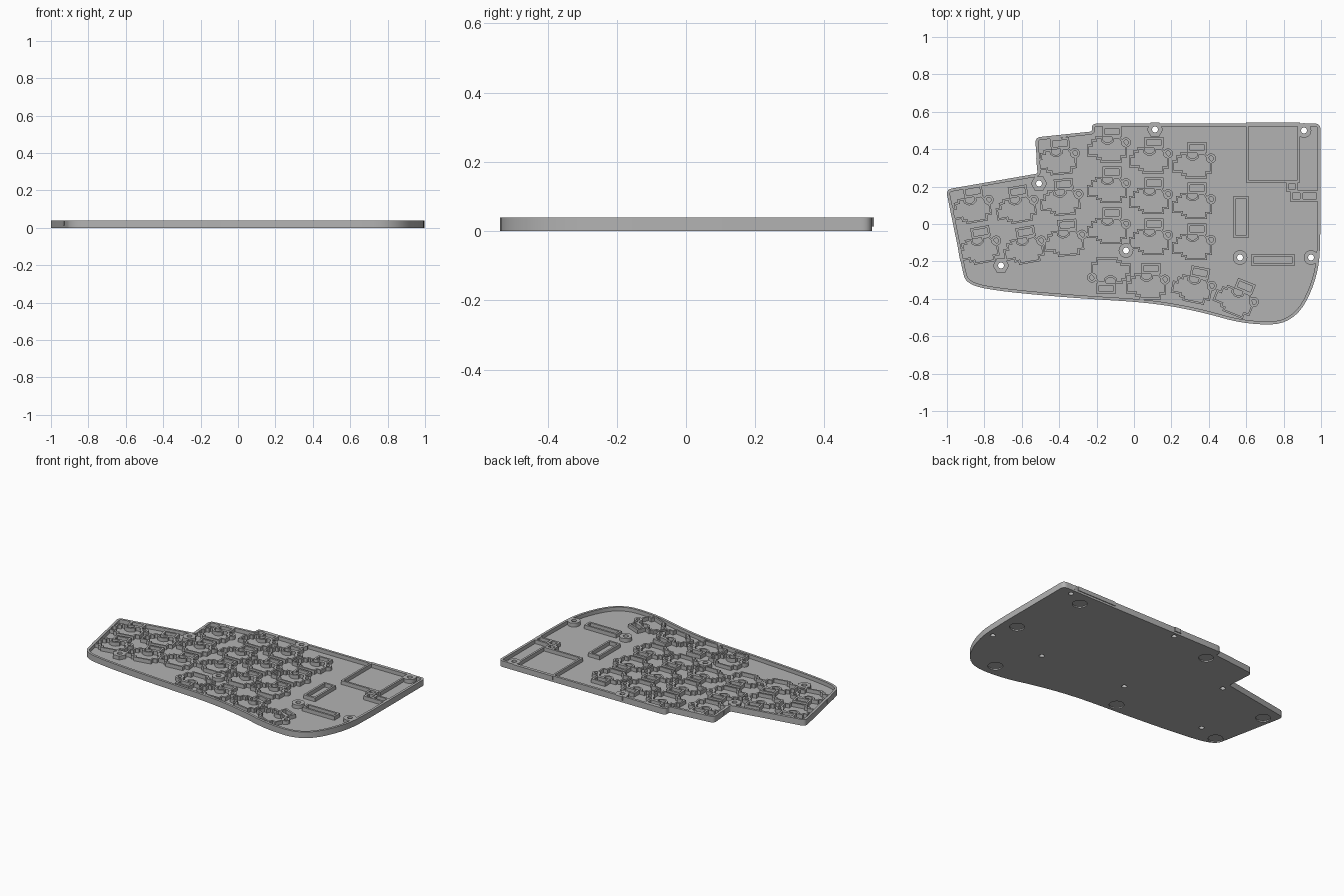
import bpy, bmesh, math
from mathutils import Vector, Matrix

if "Cube" in bpy.data.objects:
    bpy.data.objects.remove(bpy.data.objects["Cube"])

S = 187.0                      # drafting units per model unit
FLOOR, TOP, WALL = 0.015, 0.04, 2.4

grey = bpy.data.materials.new("plain_grey")
grey.use_nodes = True
colour = (0.45, 0.45, 0.45, 1)
grey.diffuse_color = colour
grey.node_tree.nodes["Principled BSDF"].inputs["Base Color"].default_value = colour


def place(x, y):
    """Drafting position (y down) to model position."""
    return Vector(((x - 1134) / S, (224.5 - y) / S))


def rounded(corners, steps=7):
    """Closed outline with each corner (x, y, cut) eased by a curve."""
    pts, n = [], len(corners)
    for i, (x, y, cut) in enumerate(corners):
        p = Vector((x, y))
        a, b = Vector(corners[i - 1][:2]) - p, Vector(corners[(i + 1) % n][:2]) - p
        s = p + a.normalized() * min(cut, a.length / 2)
        e = p + b.normalized() * min(cut, b.length / 2)
        for k in range(steps + 1):
            t = k / steps
            q = s * (1 - t) ** 2 + p * 2 * t * (1 - t) + e * t * t
            if not pts or (q - pts[-1]).length > 0.05:
                pts.append(q)
    return pts


def inset(pts, d):
    """Offset a closed outline inwards with mitred corners."""
    n = len(pts)
    area = sum(pts[i - 1].x * pts[i].y - pts[i].x * pts[i - 1].y for i in range(n))
    sign = 1 if area > 0 else -1
    out = []
    for i, p in enumerate(pts):
        a, b = (p - pts[i - 1]).normalized(), (pts[(i + 1) % n] - p).normalized()
        na, nb = Vector((-a.y, a.x)) * sign, Vector((-b.y, b.x)) * sign
        out.append(p + (na + nb) * d / max(1 + na.dot(nb), 0.3))
    return out


def loop(bm, pts, z):
    return [bm.verts.new((p.x, p.y, z)) for p in pts]


def bridge(bm, a, b):
    for i in range(len(a)):
        bm.faces.new((a[i - 1], a[i], b[i], b[i - 1]))


def ring(bm, outer, inner, z0=FLOOR - 0.002, z1=TOP):
    """Closed wall between two matching outlines."""
    loops = [loop(bm, outer, z0), loop(bm, outer, z1), loop(bm, inner, z1), loop(bm, inner, z0)]
    for i in range(4):
        bridge(bm, loops[i - 1], loops[i])


def finish(bm, name):
    bmesh.ops.recalc_face_normals(bm, faces=bm.faces[:])
    me = bpy.data.meshes.new(name)
    bm.to_mesh(me)
    bm.free()
    ob = bpy.data.objects.new(name, me)
    bpy.context.collection.objects.link(ob)
    me.materials.append(grey)
    return ob


def smooth(ob):
    bpy.ops.object.select_all(action='DESELECT')
    ob.select_set(True)
    bpy.context.view_layer.objects.active = ob
    bpy.ops.object.shade_smooth_by_angle(angle=math.radians(30))


def circle(c, r, n=24):
    return [c + Vector((math.cos(math.tau * k / n), math.sin(math.tau * k / n))) * r for k in range(n)]


def box(x0, y0, x1, y1):
    return [Vector(p) for p in ((x0, y0), (x1, y0), (x1, y1), (x0, y1))]


def wall_around(bm, pts, width=WALL):
    ring(bm, [place(*p) for p in pts], [place(*p) for p in inset(pts, width)])


# Tray: floor with a thin raised rim
outline = rounded([
    (1320.5, 124, 6), (1320.5, 225, 0), (1319, 277, 99), (1294, 325, 99), (1245, 325, 99),
    (1200, 312, 99), (1150, 303, 99), (1080, 299, 99), (1000, 292, 99), (966, 285, 99),
    (962, 268, 0), (946, 190, 6), (1038, 174, 3), (1035, 138, 6), (1092, 132, 2), (1092, 124, 6)])
outer = [place(*p) for p in outline]
inner = [place(*p) for p in inset(outline, 3)]
bm = bmesh.new()
base, rim = loop(bm, outer, 0), loop(bm, outer, TOP)
lip, floor = loop(bm, inner, TOP), loop(bm, inner, FLOOR)
bridge(bm, base, rim)
bridge(bm, rim, lip)
bridge(bm, lip, floor)
bm.faces.new(base)
bm.faces.new(floor)
tray = finish(bm, "tray")

# Screw holes through the floor and shallow foot recesses underneath
round_posts = [(1304, 131), (1126, 251), (1240, 258), (1311, 258)]
hex_posts = [(1155, 130), (1039, 184), (1001, 266)]
feet = [(0.79, 0.44), (0.9, -0.01), (0.7, -0.45), (-0.2, 0.43),
        (-0.15, -0.34), (-0.86, -0.27), (-0.92, 0.1)]
HOLE = 0.016
bm = bmesh.new()
cuts = [(place(*p), HOLE, 0.1) for p in round_posts + hex_posts]
cuts += [(Vector(p), 0.045, 0.008) for p in feet]
for c, r, top in cuts:
    low, high = loop(bm, circle(c, r), -0.05), loop(bm, circle(c, r), top)
    bridge(bm, low, high)
    bm.faces.new(low)
    bm.faces.new(high)
cutter = finish(bm, "hole_cutter")
cutter.hide_render = True
mod = tray.modifiers.new("holes", 'BOOLEAN')
mod.operation, mod.object, mod.solver = 'DIFFERENCE', cutter, 'EXACT'
bpy.context.view_layer.objects.active = tray
bpy.ops.object.modifier_apply(modifier=mod.name)
bpy.data.objects.remove(cutter)
smooth(tray)

# Screw posts
bm = bmesh.new()
for p in round_posts:
    ring(bm, circle(place(*p), 0.039), circle(place(*p), HOLE))
for p in hex_posts:
    c = place(*p)
    hexagon = circle(c, 0.044, 6)
    edge = [hexagon[k // 4].lerp(hexagon[(k // 4 + 1) % 6], k % 4 / 4) for k in range(24)]
    ring(bm, edge, circle(c, HOLE))
smooth(finish(bm, "screw_posts"))

# Key sockets: stepped body wall, light window and pin ring
body = [Vector(p) for p in (
    (-25, 13), (-21, 13), (-21, 8), (-17, 8), (-17, 5), (-9, 5), (-9, 9), (-6, 11), (-3, 11),
    (0, 9), (0, 5), (8, 5), (10, 8), (15, 15), (15, 26), (10, 26), (10, 31), (-12, 31),
    (-12, 28), (-16, 28), (-16, 25), (-25, 25))]
window = box(-9.5, -5.5, 9.5, 5.5)
pin = circle(Vector((14, 11)), 5, 16)

columns = [   # x, y of first key, step in x, count, tilt
    (973, 192, 7.5, 2, -10), (1018, 192, 7.5, 2, -10), (1060, 144, 3.6, 3, -5),
    (1112, 132, 0, 3, 0), (1154, 143, 0, 3, 0), (1197, 148, 0, 3, 0),
    (1151, 269, 0, 1, 0), (1200, 273, 0, 1, 11), (1245, 287, 0, 1, 22), (1106, 289, 0, 1, 180)]
bm = bmesh.new()
for x, y, dx, count, tilt in columns:
    turn = Matrix.Rotation(math.radians(tilt), 2)
    for k in range(count):
        centre = Vector((x + dx * k, y + 40.7 * k))
        for shape, width in ((body, 2), (window, WALL), (pin, 2.5)):
            wall_around(bm, [centre + turn @ p for p in shape], width)
finish(bm, "key_sockets")

# Controller bay walls and connector slots
bm = bmesh.new()
for r in ((1246, 123, 1300, 183), (1233, 197, 1249, 238), (1251, 255, 1295, 266),
          (1286, 182, 1298, 192), (1290, 191, 1303, 202), (1300, 191, 1319, 202)):
    wall_around(bm, box(*r))
finish(bm, "controller_bay_and_slots")
